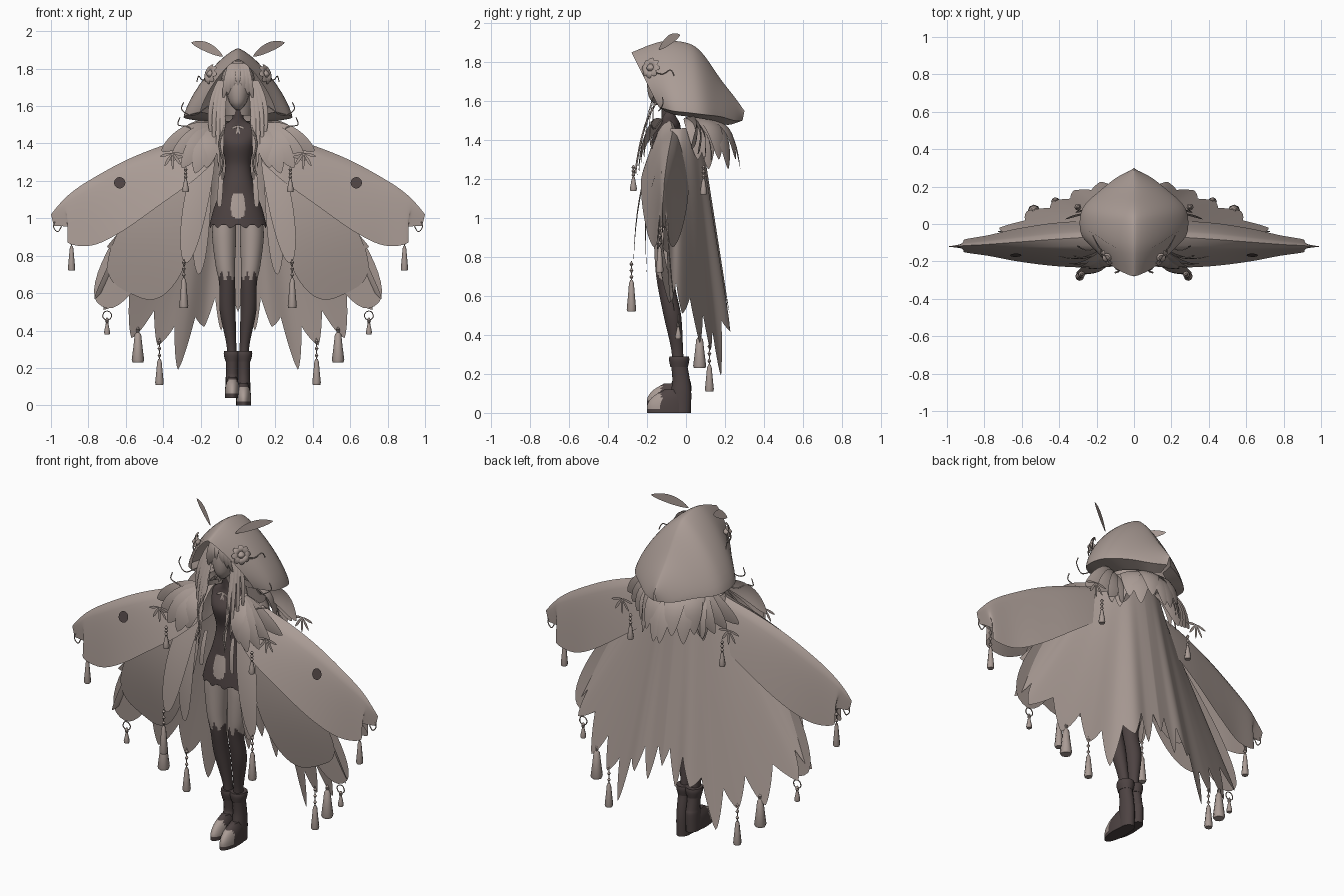
import bpy, bmesh, math
from mathutils import Vector

cube = bpy.data.objects.get("Cube")
if cube:
    bpy.data.objects.remove(cube)


def material(name, colour):
    mat = bpy.data.materials.new(name)
    mat.use_nodes = True
    mat.diffuse_color = colour
    mat.node_tree.nodes["Principled BSDF"].inputs["Base Color"].default_value = colour
    return mat


TAUPE = material("taupe cloth", (0.40, 0.33, 0.30, 1))
DARK = material("dark brown", (0.075, 0.056, 0.055, 1))
FRONT = Vector((0, -1, 0))
parts = []


def build(name, grids, mat=TAUPE, mirror=True, rule=None):
    """Make one object from grids of points; rule picks the faces of the other colour."""
    bm = bmesh.new()
    for grid in grids:
        rows = [[bm.verts.new(p) for p in row] for row in grid]
        for upper, lower in zip(rows, rows[1:]):
            for i in range(len(upper) - 1):
                bm.faces.new((upper[i], upper[i + 1], lower[i + 1], lower[i]))
    bmesh.ops.remove_doubles(bm, verts=bm.verts, dist=0.00002)
    bmesh.ops.recalc_face_normals(bm, faces=bm.faces)
    if rule:
        for face in bm.faces:
            face.material_index = int(rule(face.calc_center_median()))
    mesh = bpy.data.meshes.new(name)
    bm.to_mesh(mesh)
    bm.free()
    mesh.materials.append(mat)
    mesh.materials.append(DARK if mat == TAUPE else TAUPE)
    obj = bpy.data.objects.new(name, mesh)
    bpy.context.collection.objects.link(obj)
    if mirror:
        obj.modifiers.new("mirror", "MIRROR")
    parts.append(obj)


def smooth(points, steps=5):
    """Catmull-Rom resampling of tuples of any length."""
    out, last = [], len(points) - 1
    for i in range(last):
        quad = [points[max(0, min(last, i + k))] for k in (-1, 0, 1, 2)]
        for s in range(steps):
            t = s / steps
            out.append(tuple(
                b + t * ((c - a) + t * ((2 * a - 5 * b + 4 * c - d) + t * (3 * b - a - 3 * c + d))) / 2
                for a, b, c, d in zip(*quad)))
    return out + [tuple(points[-1])]


def tube(rings, sides=16, steps=4, hem=0):
    """Elliptical rings (x, y, z, rx, ry), capped unless the last ring has a hem."""
    rings = smooth(rings, steps) if steps > 1 else list(rings)
    rings = [rings[0][:3] + (0, 0)] + rings
    if not hem:
        rings.append(rings[-1][:3] + (0, 0))
    grid = []
    for k, (x, y, z, rx, ry) in enumerate(rings):
        wave = hem if k == len(rings) - 1 else 0
        angles = [math.tau * i / sides for i in range(sides)]
        row = [(x + rx * math.cos(a), y + ry * math.sin(a), z + wave * math.cos(a * 12)) for a in angles]
        grid.append(row + row[:1])
    return grid


def petal(base, tip, width, a=1.0, b=0.8, bulge=(0, 0, 0), normal=FRONT, rows=14):
    """Leaf from base to tip; a and b shape its two ends."""
    base, tip, bulge = Vector(base), Vector(tip), Vector(bulge)
    side = (tip - base).cross(Vector(normal)).normalized()
    peak = a / (a + b)
    top = peak ** a * (1 - peak) ** b
    grid = []
    for i in range(rows + 1):
        t = (1 - math.cos(math.pi * i / rows)) / 2
        half = width / 2 * t ** a * (1 - t) ** b / top
        mid = base.lerp(tip, t) + bulge * math.sin(math.pi * t)
        grid.append([mid + side * half * s / 3 + bulge * 0.15 * (1 - s * s / 9) * math.sin(math.pi * t)
                     for s in range(-3, 4)])
    return grid


def sheet(top, bottom, rows=12, power=1.0):
    """Cloth between two matching edges, bowed in y by power."""
    grid = []
    for i in range(rows + 1):
        v = i / rows
        grid.append([(a[0] + (b[0] - a[0]) * v, a[1] + (b[1] - a[1]) * v ** power, a[2] + (b[2] - a[2]) * v)
                     for a, b in zip(top, bottom)])
    return grid


def wire(name, points, radius=0.003):
    for sign, label in ((1, "left"), (-1, "right")):
        curve = bpy.data.curves.new(name, "CURVE")
        curve.dimensions = "3D"
        curve.bevel_depth = radius
        curve.bevel_resolution = 1
        spline = curve.splines.new("POLY")
        path = smooth(points, 6)
        spline.points.add(len(path) - 1)
        for point, (x, y, z) in zip(spline.points, path):
            point.co = (x * sign, y, z, 1)
        curve.materials.append(TAUPE)
        bpy.context.collection.objects.link(bpy.data.objects.new(label + "_" + name, curve))


# Hood: arches with peak (y, z) and base (half width, y, z), tucked in underneath
arches = smooth([(-.28, 1.85, .20, -.14, 1.57), (-.13, 1.905, .275, -.07, 1.55), (0, 1.9, .29, .02, 1.54),
                 (.08, 1.85, .265, .1, 1.53), (.18, 1.71, .18, .18, 1.52), (.25, 1.62, .09, .25, 1.5),
                 (.3, 1.55, .01, .29, 1.5)])
hood = []
for py, pz, w, by, bz in arches:
    row = [(-w * .55, by * .8, bz - .02)]
    for i in range(25):
        angle = math.pi * i / 24
        c, h = math.cos(angle), math.sin(angle)
        h = h ** 1.5 if 0 < i < 24 else 0
        row.append((-math.copysign(abs(c) ** 1.5, c) * w, by + (py - by) * h, bz + (pz - bz) * h))
    hood.append(row + [(w * .55, by * .8, bz - .02)])
build("hood", [hood], mirror=False)
build("antenna_leaf", [petal((.08, -.14, 1.865), (.25, -.03, 1.94), .05, .8, .8, (0, 0, .012), (-.5, .85, 0))])

# Flower ornaments on the hood
centre, facing = Vector((.145, -.18, 1.77)), Vector((.8, -.55, .25)).normalized()
across = facing.cross(Vector((0, 0, 1))).normalized()
upward = across.cross(facing)
flower = []
for i in range(8):
    angle = math.tau * i / 8
    ray = across * math.cos(angle) + upward * math.sin(angle)
    flower.append(petal(centre + ray * .01, centre + ray * .055, .034, .6, .5, facing * .012, facing, 6))
flower.append(tube([tuple(centre + Vector((0, 0, d))) + (r, r) for d, r in ((-.022, .006), (0, .024), (.022, .006))]))
build("hood_flower", flower)
wire("flower_sprig", [(.15, -.17, 1.75), (.19, -.12, 1.74), (.21, -.08, 1.76), (.22, -.06, 1.73)])

# Head and hair
build("head", [tube([(0, -.14, 1.58, .012, .015), (0, -.13, 1.62, .046, .06), (0, -.12, 1.7, .066, .08),
                     (0, -.11, 1.77, .06, .075), (0, -.1, 1.81, .02, .03)])], mirror=False)
build("hair_cap", [tube([(0, -.06, 1.55, .07, .06), (0, -.07, 1.7, .088, .09), (0, -.09, 1.78, .08, .095),
                         (0, -.09, 1.84, .02, .02)])], mirror=False)
build("hair_fringe", [petal((x * .5, -.15, 1.83), (x, -.2 + abs(x) * .5, 1.71 - abs(x) * .9), .034, .4, .6, (0, -.025, 0))
                      for x in (-.08, -.055, -.03, 0, .03, .055, .08)], mirror=False)
locks = [petal((.065 + i * .012, -.13, 1.74), (.085 + i * .018, -.25 + i * .03, 1.2 + i * .07), .026, .3, .6,
               (.01 + i * .006, -.02, 0)) for i in range(4)]
build("hair_lock", locks)
wire("hair_strand", [(.08, -.15, 1.6), (.07, -.2, 1.5), (.1, -.23, 1.4), (.08, -.25, 1.3), (.1, -.26, 1.23)], .005)
wire("long_curl", [(.12, -.1, 1.55), (.2, -.16, 1.46), (.27, -.18, 1.49), (.32, -.17, 1.5), (.31, -.17, 1.54)])
wire("side_curl", [(.16, -.1, 1.6), (.24, -.14, 1.55), (.3, -.12, 1.58), (.29, -.12, 1.62)])

# Body: dress with a painted front opening
build("dress", [tube([(0, -.1, 1.6, .028, .03), (0, -.09, 1.53, .034, .035), (0, -.08, 1.48, .1, .05),
                      (0, -.1, 1.4, .088, .075), (0, -.09, 1.28, .068, .058), (0, -.09, 1.16, .09, .072),
                      (0, -.09, 1.05, .13, .09), (0, -.09, .96, .153, .1)], 120, 12, .012)], DARK, False,
      lambda c: abs(c.x / .038) ** 3 + abs((c.z - 1.068) / .068) ** 3 < 1 and c.y < -.1)
build("collar_charm", [petal((0, -.14, 1.495), (.035, -.15, 1.48), .014), petal((0, -.14, 1.5), (.008, -.15, 1.45), .012)])
build("dress_ribbon", [petal((.088, -.17, 1.26), (.1, -.2, 1.06), .028, .2, .15, (0, -.01, 0))])

# Legs with jagged stocking tops, and boots with pale toes
build("leg", [tube([(.07, -.09, 1.0, .06, .075), (.074, -.09, .9, .064, .075), (.068, -.1, .75, .052, .058),
                    (.058, -.1, .65, .043, .045), (.055, -.07, .5, .042, .045), (.035, -.045, .32, .026, .03),
                    (.03, -.04, .2, .026, .03)], 32, 12)], TAUPE, True,
      lambda c: c.z < .69 + .025 * math.sin(c.x * 160))
for side, sign, lift in (("left", 1, 0), ("right", -1, .04)):
    x = .03 * sign
    shaft = tube([(x, -.035, .285, .042, .05), (x, -.035, .25, .035, .042), (x, -.025, .17, .034, .045),
                  (x, -.025, .1 + lift, .036, .052), (x, -.025, lift, .036, .05)])
    foot = tube([(x, -.06, .12 + lift * .8, .022, .05), (x, -.078, .085 + lift * .8, .035, .09),
                 (x, -.09, .045 + lift * .8, .04, .108), (x, -.09, lift, .04, .11)], 32, 6)
    build(side + "_boot", [shaft, foot], DARK, False,
          lambda c: c.y < -.125 and lift + .02 < c.z < lift + .095)
    build(side + "_boot_cuff", [tube([(x, -.035, .29, .044, .05), (x, -.035, .27, .046, .052),
                                      (x, -.035, .235, .037, .045)])], DARK, False)

# Cloak back: smooth bell cut into feathers, with one tip per guide point from the spine outwards
tips = [(0, .225, .5), (.09, .23, .4), (.18, .225, .42), (.32, .18, .19), (.43, .125, .32), (.57, .07, .36),
        (.72, -.02, .51), (.77, -.08, .57), (.7, -.12, .85)]
steps = 12
guide = smooth(tips, steps)
lower, upper = [], []
for i, point in enumerate(guide):
    angle = math.pi * .58 * i / (len(guide) - 1)
    start = Vector((.2 * math.sin(angle), -.05 + .12 * math.cos(angle), 1.49 - .03 * math.sin(angle)))
    off_tip = 2 * abs(i / steps - round(i / steps))
    upper.append(start)
    lower.append(start.lerp(Vector(point), 1 - .15 * off_tip ** 1.3))
build("cloak_back", [sheet(upper, lower, 16)])

# Upper wings: front and back sheets hung from one arched edge
ridge = smooth([(.09, -.08, 1.5), (.2, -.07, 1.45), (.4, -.08, 1.39), (.6, -.095, 1.31), (.8, -.11, 1.2),
                (.9, -.115, 1.13), (.96, -.12, 1.07), (1, -.12, 1.02)], 6)
edge = smooth([(.13, -.2, 1.3), (.24, -.23, 1.2), (.42, -.225, 1.07), (.62, -.2, .93), (.78, -.17, .855),
               (.91, -.15, .87), (.88, -.135, .945), (.985, -.12, .96)], 6)
back_edge = [(x, -.12 - (y + .12) * 1.2, z) for x, y, z in edge]
build("wing", [sheet(ridge, edge, 14, .5), sheet(ridge, back_edge, 14, .5)])
build("wing_spot", [petal((.63, -.158, 1.22), (.635, -.176, 1.16), .06, .5, .5)], DARK)

# Lower wings and front panels
build("lower_wing", [petal((.17, -.13, 1.42), (.58, -.08, .6), .40, .85, .3, (0, -.05, 0), rows=24)])
build("lower_wing_outer", [petal((.22, -.09, 1.38), (.73, -.06, .53), .24, .8, .4, (.01, -.02, 0), rows=20)])
build("front_panel", [petal((.14, -.14, 1.46), (.28, -.27, .76), .13, .5, .5, (.01, -.03, 0)),
                      petal((.15, -.14, 1.44), (.21, -.2, .7), .09, .7, .5, (.01, -.03, 0)),
                      petal((.16, -.1, 1.45), (.4, -.1, .72), .24, .8, .4, (0, -.04, 0))])

# Shoulder cape leaves and the feather collar behind
cape = [petal((.13, -.12, 1.5), tip, .1, .7, .7, (0, -.035, .015))
        for tip in ((.17, -.23, 1.27), (.23, -.24, 1.24), (.3, -.23, 1.27), (.36, -.21, 1.31), (.41, -.17, 1.36))]
cape += [petal((.11, 0, 1.51), (.2 + i * .055, .13 - i * .035, 1.27 + i * .03), .11, .7, .7, (0, .04, .02)) for i in range(4)]
build("shoulder_leaf", cape)
feathers = []
for i in range(6):
    angle = (i + .3) * .25
    out = Vector((math.sin(angle), math.cos(angle), 0))
    feathers.append(petal(out * .07 + Vector((0, .01, 1.52)), out * (.27 - i * .012) + Vector((0, .01, 1.25 + i % 2 * .05)),
                          .115, .4, .7, out * .04 + Vector((0, 0, .05)), out))
build("collar_feather", feathers)

# Twig sprays and curls on the cloak
twigs = []
for y in (-.235, .1):
    for i in range(5):
        angle = math.pi * (1.05 + i * .22)
        twigs.append(petal((.35, y, 1.35), (.35 + .07 * math.cos(angle), y, 1.35 + .09 * math.sin(angle)), .016, rows=6))
build("twig_spray", twigs)
wire("wing_curl", [(.93, -.12, .99), (.96, -.12, .93), (.985, -.12, .95), (.98, -.12, .98), (.96, -.12, .97)])


# Hanging tassels: cord, beads and a slim bell
def tassel(name, x, y, top, bottom, width=.017, share=.55):
    neck = bottom + (top - bottom) * share
    mid = (neck + bottom) / 2
    grids = [tube([(x, y, neck, .006, .006), (x, y, neck - .015, width * .6, width * .6),
                   (x, y, mid, width * .85, width * .85), (x, y, bottom + .012, width * 1.15, width * 1.15),
                   (x, y, bottom, width, width)], 8, 1),
             tube([(x, y, top, .003, .003), (x, y, neck, .003, .003)], 6, 1)]
    for i in range(3):
        z = neck + (top - neck) * (i + .5) / 3
        grids.append(tube([(x, y, z + d, r, r) for d, r in ((.011, .003), (0, .01), (-.011, .003))], 8, 1))
    build(name, grids)


tassel("wing_tip_tassel", .89, -.135, .96, .72)
tassel("side_tassel", .7, -.04, .46, .38, .014, .8)
tassel("fat_hem_tassel", .535, .07, .41, .23, .029, .9)
tassel("long_hem_tassel", .42, .12, .36, .11, .02)
tassel("front_tassel", .29, -.28, .78, .52, .021, .62)
tassel("shoulder_tassel", .28, -.27, 1.27, 1.14, .016)
tassel("rear_tassel", .3, .09, 1.27, 1.12, .016)
wire("tassel_ring", [(.7 + .024 * math.cos(i), -.04, .48 + .024 * math.sin(i)) for i in range(8)])

# Smooth cloth with crisp corners
for obj in bpy.context.selected_objects:
    obj.select_set(False)
for obj in parts:
    obj.select_set(True)
bpy.context.view_layer.objects.active = parts[0]
bpy.ops.object.shade_smooth_by_angle(angle=math.radians(45))
